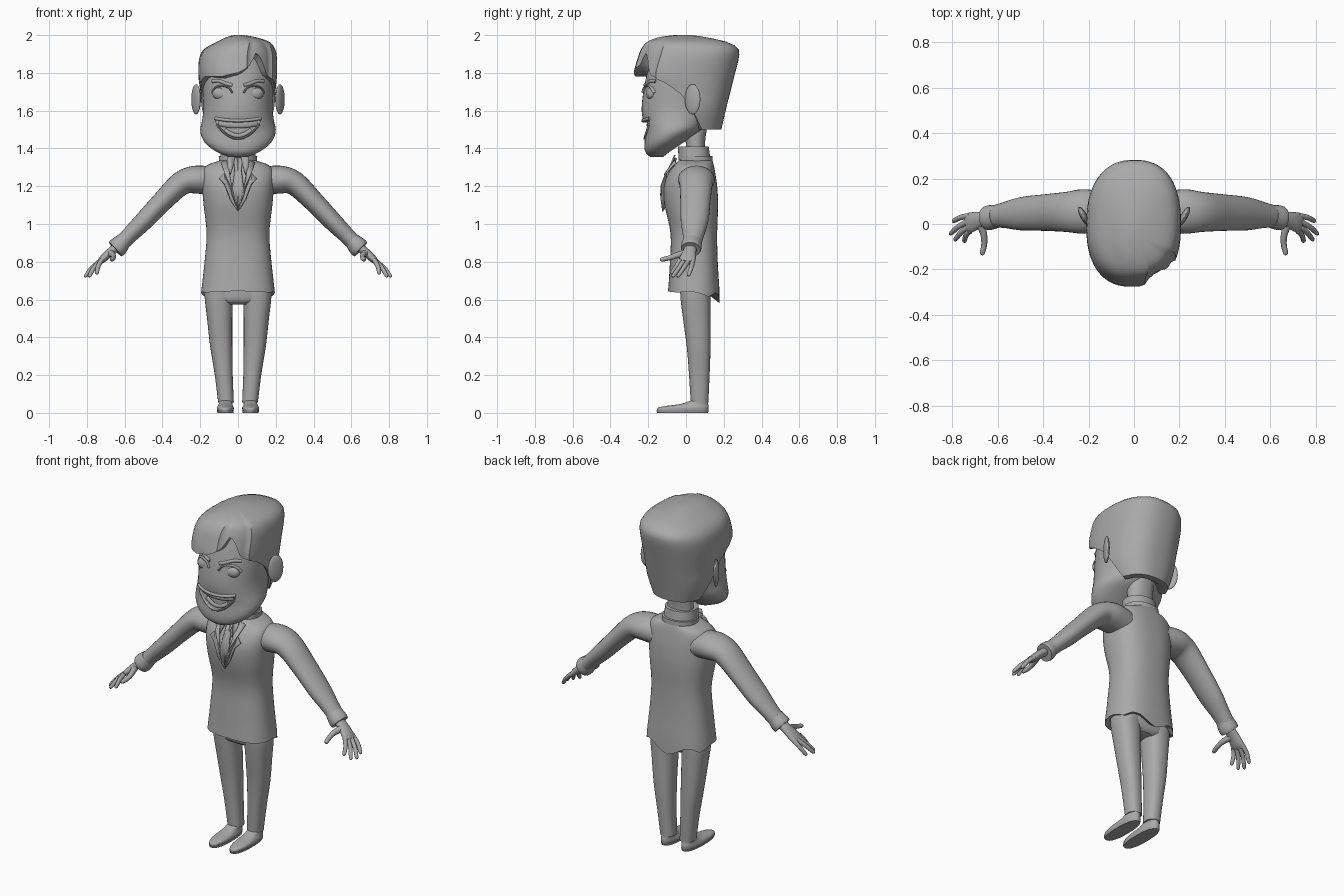
import bpy, bmesh, math
from mathutils import Vector, Matrix

if "Cube" in bpy.data.objects:
    bpy.data.objects.remove(bpy.data.objects["Cube"])

grey = bpy.data.materials.new("plain grey")
grey.diffuse_color = (0.4, 0.4, 0.4, 1)
grey.use_nodes = True
grey.node_tree.nodes["Principled BSDF"].inputs["Base Color"].default_value = grey.diffuse_color


def finish(bm, name, mirror=False):
    bmesh.ops.recalc_face_normals(bm, faces=bm.faces)
    me = bpy.data.meshes.new(name)
    bm.to_mesh(me)
    bm.free()
    me.materials.append(grey)
    ob = bpy.data.objects.new(name, me)
    bpy.context.collection.objects.link(ob)
    if mirror:
        ob.modifiers.new("Mirror", 'MIRROR').use_mirror_merge = False
    return ob


def smooth_rows(rows, k=4):
    """Catmull-Rom resampling of a list of tuples."""
    out = []
    for i in range(len(rows) - 1):
        p = [rows[max(0, min(len(rows) - 1, i + d))] for d in (-1, 0, 1, 2)]
        for j in range(k):
            t = j / k
            out.append(tuple(0.5 * (2 * b + (c - a) * t + (2 * a - 5 * b + 4 * c - d) * t * t
                                    + (3 * b - a - 3 * c + d) * t ** 3) for a, b, c, d in zip(*p)))
    return out + [rows[-1]]


def lerp_at(rows, v):
    """Linear lookup of a row by its first value."""
    if v <= rows[0][0]:
        return rows[0]
    for a, b in zip(rows, rows[1:]):
        if v <= b[0]:
            t = (v - a[0]) / (b[0] - a[0])
            return tuple(p + (q - p) * t for p, q in zip(a, b))
    return rows[-1]


def oval(row, deg, n):
    """Point on a rounded cross-section (z, x0, x1, y0, y1); 0 degrees is the front."""
    z, x0, x1, y0, y1 = row
    s, c = math.sin(math.radians(deg)), math.cos(math.radians(deg))
    return Vector(((x0 + x1) / 2 + (x1 - x0) / 2 * math.copysign(abs(s) ** (2 / n), s),
                   (y0 + y1) / 2 - (y1 - y0) / 2 * math.copysign(abs(c) ** (2 / n), c), z))


def front(rows, x, z, n):
    """Front surface y of a loft at x, z."""
    _, x0, x1, y0, y1 = lerp_at(rows, z)
    u = min(1, abs(x - (x0 + x1) / 2) / ((x1 - x0) / 2))
    return (y0 + y1) / 2 - (y1 - y0) / 2 * (1 - u ** n) ** (1 / n)


def skin(name, rings, mirror=False, bottom=None):
    bm = bmesh.new()
    vs = [[bm.verts.new(p) for p in r] for r in rings]
    m = len(vs[0])
    for a, b in zip(vs, vs[1:]):
        for i in range(m):
            bm.faces.new((a[i], a[(i + 1) % m], b[(i + 1) % m], b[i]))
    bm.faces.new(vs[-1])
    if bottom:
        c = bm.verts.new(bottom)
        for i in range(m):
            bm.faces.new((vs[0][i], vs[0][(i + 1) % m], c))
    else:
        bm.faces.new(vs[0])
    return finish(bm, name, mirror)


def loft(name, rows, n=2.2, mirror=False, k=4, seg=40):
    return skin(name, [[oval(r, i * 360 / seg, n) for i in range(seg)]
                       for r in smooth_rows(rows, k)], mirror)


def tube(name, rows, ref=(0, 1, 0), mirror=True, seg=20, k=4):
    """Tube along (x, y, z, a, b): b is the radius along ref, a across it."""
    rows = smooth_rows(rows, k)
    pts = [Vector(r[:3]) for r in rows]
    rings = []
    for i, r in enumerate(rows):
        t = (pts[min(i + 1, len(pts) - 1)] - pts[max(i - 1, 0)]).normalized()
        n = t.cross(Vector(ref)).normalized()
        b = n.cross(t)
        rings.append([pts[i] + n * r[3] * math.cos(w) + b * r[4] * math.sin(w)
                      for w in (2 * math.pi * j / seg for j in range(seg))])
    return skin(name, rings, mirror)


def ball(name, centre, size, turn=0):
    bm = bmesh.new()
    bmesh.ops.create_uvsphere(bm, u_segments=24, v_segments=14, radius=1)
    bm.transform(Matrix.Translation(centre) @ Matrix.Rotation(math.radians(turn), 4, 'Z')
                 @ Matrix.Diagonal((*size, 1)))
    return finish(bm, name, True)


# Face and beard
HEAD = smooth_rows([(1.355, -.05, .05, -.19, -.12), (1.38, -.11, .11, -.215, -.09),
                    (1.42, -.165, .165, -.22, -.03), (1.46, -.192, .192, -.217, .03),
                    (1.5, -.2, .2, -.217, .09), (1.55, -.19, .19, -.228, .13),
                    (1.61, -.183, .183, -.235, .16), (1.7, -.187, .187, -.226, .18),
                    (1.78, -.19, .19, -.21, .2), (1.86, -.175, .175, -.19, .2),
                    (1.93, -.14, .14, -.165, .17)], 3)
head = loft("face_and_beard", HEAD, 2.1, k=1, seg=48)

# Mouth opening
bm = bmesh.new()
xs = [-.118 + .236 * i / 16 for i in range(17)]
edge = [(x, 1.538 + .014 * (x / .118) ** 2) for x in xs]
edge += [(x, 1.455 + .085 * (x / .118) ** 2) for x in reversed(xs)]
f = bm.faces.new([bm.verts.new((x, -.4, z)) for x, z in edge])
ext = bmesh.ops.extrude_face_region(bm, geom=[f])
bmesh.ops.translate(bm, vec=(0, .228, 0), verts=[v for v in ext["geom"] if isinstance(v, bmesh.types.BMVert)])
cutter = finish(bm, "mouth_cutter")
mod = head.modifiers.new("Mouth", 'BOOLEAN')
mod.object, mod.operation, mod.solver = cutter, 'DIFFERENCE', 'EXACT'
bpy.context.view_layer.objects.active = head
bpy.ops.object.modifier_apply(modifier="Mouth")
bpy.data.objects.remove(cutter)


def face_strip(name, pts, a, b, out=0, mirror=False):
    tube(name, [(x, front(HEAD, x, z, 2.1) - out, z, a, b) for x, z in pts],
         mirror=mirror, seg=10, k=3)


# Teeth, lip, moustache edge, eyebrows, eyes, ears
arc = [-1, -.75, -.5, -.25, 0, .25, .5, .75, 1]
face_strip("upper_teeth", [(.1 * t, 1.525 + .012 * t * t) for t in arc], .018, .008, -.022)
face_strip("lower_teeth", [(.07 * t, 1.468 + .03 * t * t) for t in arc], .012, .008, -.02)
face_strip("lower_lip", [(.112 * t, 1.452 + .075 * t * t) for t in arc], .006, .008)
face_strip("moustache", [(.12 * t, 1.547 + .012 * t * t) for t in arc], .009, .01)
face_strip("eyebrow", [(.03, 1.735), (.06, 1.742), (.1, 1.757), (.135, 1.755)], .009, .008, mirror=True)
face_strip("eyelid", [(.03, 1.695), (.05, 1.722), (.085, 1.732), (.12, 1.722), (.138, 1.695)], .005, .012, mirror=True)
ball("eye", (.085, -.18, 1.69), (.05, .032, .037))
ball("ear", (.222, .035, 1.66), (.015, .046, .08), -28)

# Hair: rings run from an uneven hairline to the crown
HAIR = smooth_rows([(1.49, -.15, .15, -.15, .185), (1.6, -.19, .19, -.2, .21),
                    (1.7, -.198, .198, -.235, .235), (1.78, -.21, .206, -.278, .255),
                    (1.88, -.205, .206, -.255, .28), (1.93, -.175, .195, -.235, .276),
                    (1.965, -.11, .165, -.205, .215), (1.99, -.06, .09, -.14, .1),
                    (2.0, -.02, .03, -.06, .03)], 3)
LINE = [(-180, 1.5), (-108, 1.5), (-96, 1.6), (-85, 1.69), (-70, 1.75), (-55, 1.78), (-20, 1.78),
        (0, 1.80), (15, 1.84), (26, 1.91), (36, 1.87), (48, 1.79), (70, 1.75), (85, 1.69),
        (96, 1.6), (108, 1.5), (180, 1.5)]
rings = []
for level in range(-1, 17):
    u = max(level, 0) / 16
    ring = []
    for i in range(72):
        deg = -180 + i * 5
        low = lerp_at(LINE, deg)[1]
        z = low + (2 - low) * (1 - (1 - u) ** 1.6)
        p = oval((z,) + lerp_at(HAIR, z)[1:], deg, 2.4)
        k = 0.94 if 10 < deg < 60 else 1       # side parting pulls in
        if level < 0:
            k = 0.8                            # underside of the fringe
        ring.append(Vector((p.x * k, p.y * k, p.z)))
    rings.append(ring)
skin("hair", rings, bottom=(0, .05, 1.58))

# Neck and shirt collar
loft("neck", [(1.3, -.085, .085, 0, .11), (1.42, -.075, .075, 0, .1), (1.56, -.08, .08, -.02, .12)])
loft("collar_band", [(1.3, -.1, .1, -.035, .142), (1.36, -.102, .102, -.035, .14)], k=1)
loft("collar_top", [(1.34, -.095, .095, -.04, .13), (1.41, -.09, .09, -.042, .12)], k=1)

# Jacket with a pointed tail at the back
JACKET = smooth_rows([(.64, -.195, .195, -.095, .178), (.8, -.177, .177, -.085, .168),
                      (.95, -.166, .166, -.082, .165), (1.1, -.182, .182, -.113, .17),
                      (1.2, -.19, .19, -.118, .165), (1.27, -.19, .19, -.092, .155),
                      (1.31, -.165, .165, -.062, .147), (1.335, -.1, .1, -.04, .14)], 4)
HEM = [(0, .645), (50, .638), (90, .64), (120, .615), (140, .635), (155, .63), (180, .58)]
rings = [[oval(r, i * 5, 2.5) for i in range(72)] for r in JACKET]
for i, p in enumerate(rings[0]):
    p.z = lerp_at(HEM, min(i * 5, 360 - i * 5))[1]
skin("jacket", rings, bottom=(0, .04, .69))


def plate(name, pts, lift):
    """Thin flat piece laid on the jacket front, mirrored."""
    bm = bmesh.new()
    f = bm.faces.new([bm.verts.new((x, front(JACKET, x * .8, min(z, 1.33), 2.5) - lift, z)) for x, z in pts])
    bmesh.ops.triangulate(bm, faces=[f])
    ob = finish(bm, name, True)
    s = ob.modifiers.new("Thickness", 'SOLIDIFY')
    s.thickness, s.offset = .007, 0


# Lapels, shirt points and tie
plate("lapel", [(.05, 1.34), (.09, 1.325), (.072, 1.27), (.1, 1.24), (.07, 1.21), (.04, 1.13),
                (0, 1.065), (.02, 1.13), (.035, 1.2), (.045, 1.27)], .016)
plate("shirt_front", [(0, 1.35), (.055, 1.345), (.05, 1.27), (.035, 1.18), (0, 1.075)], .008)
plate("shirt_point", [(.015, 1.36), (.06, 1.365), (.055, 1.3), (.04, 1.26), (.025, 1.31)], .018)
plate("tie", [(0, 1.35), (.026, 1.35), (.016, 1.29), (.033, 1.16), (0, 1.085)], .016)

# Sleeves and cuffs
tube("sleeve", [(.12, .055, 1.225, .075, .085), (.22, .055, 1.235, .074, .098),
                (.30, .053, 1.215, .064, .088), (.40, .05, 1.12, .055, .08),
                (.50, .045, 1.015, .05, .073), (.58, .038, .935, .043, .055),
                (.63, .03, .885, .042, .048)], seg=28)
tube("cuff", [(.605, .033, .912, .043, .05), (.635, .028, .88, .052, .055),
              (.65, .026, .866, .05, .052)])

# Hands
tube("palm", [(.63, .026, .887, .024, .03), (.68, .018, .848, .022, .036),
              (.715, .008, .815, .02, .044), (.735, .003, .797, .014, .043)])
for name, y0, tip in (("index_finger", -.03, (.75, -.078, .735)), ("middle_finger", -.008, (.792, -.072, .72)),
                      ("ring_finger", .016, (.813, -.045, .72)), ("little_finger", .037, (.8, .012, .724))):
    base, tip = Vector((.722, y0, .81)), Vector(tip)
    mid = base.lerp(tip, .5) + Vector((.004, .004, .004))
    tube(name, [(*base, .013, .013), (*mid, .012, .012), (*tip.lerp(base, .1), .01, .01),
                (*tip, .004, .004)], seg=12)
tube("thumb", [(.68, .01, .848, .02, .02), (.662, -.045, .835, .015, .016),
               (.66, -.09, .82, .013, .013), (.668, -.127, .812, .011, .011),
               (.67, -.137, .81, .004, .004)], ref=(0, 0, 1), seg=12)

# Trousers
loft("hips", [(.575, -.1, .1, 0, .11), (.6, -.165, .165, -.025, .128), (.68, -.175, .175, -.03, .135),
              (.76, -.16, .16, -.03, .13)], 2.6)
loft("trouser_leg", [(.055, .022, .105, .025, .118), (.2, .028, .123, .016, .125),
                     (.35, .03, .147, .004, .13), (.5, .03, .164, -.016, .13),
                     (.62, .026, .177, -.03, .13), (.7, .02, .17, -.03, .13)], 2.3, True)

# Shoes
loft("shoe_sole", [(0, .024, .108, -.152, .116), (.012, .022, .112, -.157, .12)], 2.4, True, 1)
loft("shoe", [(.012, .024, .11, -.154, .118), (.026, .022, .112, -.15, .12), (.036, .026, .108, -.11, .12),
              (.047, .03, .102, -.03, .117), (.065, .03, .1, .025, .115)], 2.3, True)

# Smooth shading
bpy.ops.object.select_all(action='SELECT')
bpy.ops.object.shade_smooth_by_angle(angle=math.radians(40))
